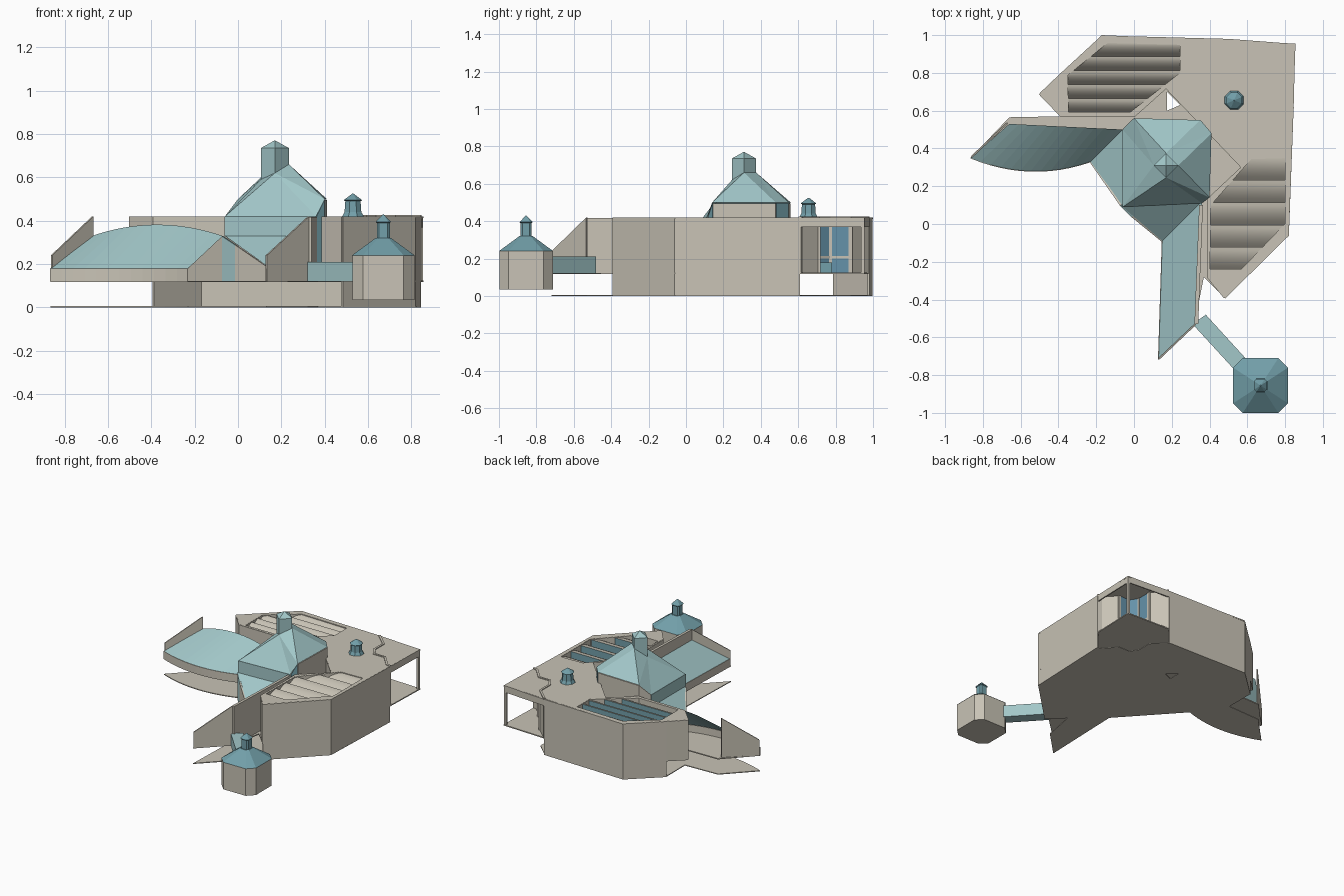
import bpy, bmesh, math
from mathutils import Vector

if "Cube" in bpy.data.objects:
    bpy.data.objects.remove(bpy.data.objects["Cube"])


def material(name, colour):
    m = bpy.data.materials.new(name)
    m.use_nodes = True
    m.diffuse_color = (*colour, 1)
    m.node_tree.nodes["Principled BSDF"].inputs["Base Color"].default_value = (*colour, 1)
    return m


STONE = material("warm stone", (.58, .545, .465))
TILE = material("pale glass", (.36, .57, .58))
TEAL = material("teal metal", (.17, .35, .40))
BLUE = material("blue window", (.13, .29, .40))


def finish(name, bm, *mats):
    bmesh.ops.recalc_face_normals(bm, faces=bm.faces)
    mesh = bpy.data.meshes.new(name)
    bm.to_mesh(mesh)
    bm.free()
    for m in mats:
        mesh.materials.append(m)
    ob = bpy.data.objects.new(name, mesh)
    bpy.context.collection.objects.link(ob)
    return ob


def surface(name, verts, faces, mat):
    bm = bmesh.new()
    vs = [bm.verts.new(v) for v in verts]
    for f in faces:
        bm.faces.new([vs[i] for i in f])
    return finish(name, bm, mat)


def solidify(ob, thickness, offset=0.0):
    mod = ob.modifiers.new("thickness", 'SOLIDIFY')
    mod.thickness, mod.offset = thickness, offset
    return ob


def wall(name, path, z0, tops, mat=STONE, thick=.01):
    """Thin wall along a plan path; tops is one height or one per point."""
    if not isinstance(tops, (list, tuple)):
        tops = [tops] * len(path)
    n = len(path)
    verts = [(*p, z0) for p in path] + [(*p, t) for p, t in zip(path, tops)]
    faces = [(i, i + 1, n + i + 1, n + i) for i in range(n - 1)]
    return solidify(surface(name, verts, faces, mat), thick)


def slab(name, loops, z, thick, mat=STONE):
    """Flat plate with optional holes, hanging down from z."""
    bm = bmesh.new()
    for loop in loops:
        vs = [bm.verts.new((*p, z)) for p in loop]
        for i, v in enumerate(vs):
            bm.edges.new((v, vs[i - 1]))
    bmesh.ops.triangle_fill(bm, use_beauty=True, edges=bm.edges[:], normal=(0, 0, 1))
    ob = finish(name, bm, mat)
    if sum(p.normal.z for p in ob.data.polygons) < 0:
        ob.data.flip_normals()
    return solidify(ob, thick, -1)


def stack(name, x, y, outline, profile, mat):
    """Plan outline scaled through a list of (size, height) rings."""
    bm = bmesh.new()
    rings = [[bm.verts.new((x + r * a, y + r * b, z)) for a, b in outline] for r, z in profile]
    n = len(outline)
    for lo, hi in zip(rings, rings[1:]):
        for i in range(n):
            bm.faces.new((lo[i - 1], lo[i], hi[i], hi[i - 1]))
    bm.faces.new(rings[0])
    bm.faces.new(rings[-1])
    return finish(name, bm, mat)


def ring(n, turn=0.0):
    return [(math.cos(turn + math.tau * i / n), math.sin(turn + math.tau * i / n)) for i in range(n)]


def skylight(name, outline, rows):
    """Curved sawtooth roof with glass risers, trimmed to a convex outline."""
    xs, ys = zip(*outline)
    pitch = (max(ys) - min(ys)) / rows
    bm = bmesh.new()
    for k in range(rows):
        y0 = min(ys) + k * pitch
        curve = [(y0 + pitch * s / 6, .415 - .06 * (1 - s / 6) ** 2) for s in range(7)]
        curve.append((y0 + pitch, .355))
        cols = [[bm.verts.new((x, y, z)) for y, z in curve] for x in (min(xs), max(xs))]
        for i in range(7):
            f = bm.faces.new((cols[0][i], cols[1][i], cols[1][i + 1], cols[0][i + 1]))
            f.material_index = int(i == 6)
    mid = Vector((sum(xs) / len(xs), sum(ys) / len(ys), 0))
    for i, p in enumerate(outline):
        a, b = Vector((*outline[i - 1], 0)), Vector((*p, 0))
        out = (b - a).cross(Vector((0, 0, 1)))
        if out.dot(mid - a) > 0:
            out = -out
        bmesh.ops.bisect_plane(bm, geom=bm.verts[:] + bm.edges[:] + bm.faces[:],
                               plane_co=a, plane_no=out, clear_outer=True)
    ob = finish(name, bm, STONE, TEAL)
    bpy.ops.object.select_all(action='DESELECT')
    ob.select_set(True)
    bpy.context.view_layer.objects.active = ob
    bpy.ops.object.shade_smooth_by_angle(angle=math.radians(40))
    wall(name + "_pit_wall", outline + outline[:1], .34, .419, STONE, .004)


# Plan outlines shared by floors, roofs and walls
steps = 12
arc = []
for i in range(steps + 1):
    t = i / steps
    arc.append((-.865 + .635 * t, .35 - .02 * t - .24 * t * (1 - t)))
recess = [(.50, .975), (.60, .88), (.60, .77), (.64, .71), (.73, .71), (.81, .62), (.845, .61)]
wings = arc + [(.15, -.09), (.13, -.72), (.32, -.53), (.37, -.28)]
left_inner = [(-.50, .69), (-.39, .575), (0, .57), (.17, .72)]
right_inner = [(.57, .30), (.39, .13), (.39, -.28), (.48, -.39)]
left_hole = [(-.35, .59), (-.02, .59), (.245, .80), (.245, .95), (-.14, .96), (-.35, .79)]
right_hole = [(.40, -.24), (.57, -.24), (.80, 0), (.80, .35), (.62, .345), (.405, .10)]
light_well = [(.175, .70), (.245, .63), (.175, .60)]

# Floors and main roof
slab("ground_floor", [wings + [(.48, -.39), (.82, -.06), (.845, .61)] + recess[-2::-1]
     + [(-.17, .995), (-.39, .79), (-.39, .57), (-.66, .56)], light_well], .006, .006)
slab("upper_floor", [wings + [(.48, -.39), (.82, -.06), (.855, .955), (-.17, .995),
     (-.50, .69), (-.39, .57), (-.66, .565)], light_well], .125, .008)
slab("main_roof", [left_inner + right_inner + [(.82, -.06), (.855, .955), (-.17, 1.0)],
     left_hole, right_hole], .42, .008)
skylight("left_skylight", left_hole, 5)
skylight("right_skylight", right_hole, 5)

# Outer walls
wall("right_outer_wall", [(.48, -.39), (.815, -.06), (.84, .61)], 0, .419)
wall("back_wall", [(.50, .975), (-.17, .993), (-.39, .79)], 0, .419)
wall("overhanging_end_wall", [(-.39, .79), (-.495, .69)], .12, .419)
wall("inner_walls", left_inner + right_inner, .12, .419)
wall("corner_fascia", [(.50, .975), (.85, .95), (.84, .61)], .37, .419)

# Recessed corner terrace
wall("terrace_side_wall_back", recess[:2], .12, .41)
wall("terrace_side_wall_right", recess[4:], .12, .41)
wall("terrace_windows", recess[1:5], .12, .41, BLUE)
for i, p in enumerate(recess[1:5]):
    stack("window_post_%d" % i, *p, ring(4, math.pi / 4), [(.014, .12), (.014, .41)], STONE)
wall("window_rail", recess[1:5], .20, .215, STONE, .016)
wall("terrace_low_screen", [(.66, .72), (.66, .78)], .125, .18, TEAL)
wall("roof_gutter", recess, .415, .426, STONE, .016)
stack("corner_post", .845, .945, ring(4, math.pi / 4), [(.013, .12), (.013, .415)], STONE)

# Left curved wing, open at the back
n = len(arc)
top = []
for i, (x, y) in enumerate(arc):
    t = i / steps
    yw = .53 - .03 * t
    top.append((-.66 + .60 * t, yw, .18 + .86 * (yw - y)))
surface("left_wing_roof", [(*p, .18) for p in arc] + top,
        [(i, i + 1, n + i + 1, n + i) for i in range(n - 1)], TILE)
wall("left_wing_fascia", arc, .12, .18, STONE, .006)
wall("left_wing_fin", [(-.86, .355), (-.67, .535)], .12, [.24, .42])

# Right straight wing
surface("right_wing_roof", [(.13, -.72, .18), (.15, -.09, .18), (.36, .12, .34), (.32, -.53, .34)],
        [(0, 1, 2, 3)], TILE)
wall("right_wing_fascia", [(.13, -.715), (.15, -.09)], .12, .18, STONE, .006)
wall("right_wing_fin", [(.13, -.715), (.325, -.53)], .12, [.24, .42])
wall("right_wing_back_wall", [(.33, -.53), (.355, .10)], .12, .418, STONE, .02)

# Central glazed tower: sloping faces rising to a diamond-shaped neck
roof = [(-.06, .09, .42), (.36, .11, .42), (.40, .14, .5), (.41, .48, .5), (.35, .55, .5),
        (0, .56, .5), (-.06, .50, .42),
        (.17, .245, .62), (.105, .31, .59), (.17, .375, .66), (.235, .31, .66)]
surface("tower_roof", roof, [(0, 1, 7), (1, 2, 7), (2, 10, 7), (2, 3, 10), (3, 9, 10), (3, 4, 9),
                             (4, 5, 9), (5, 8, 9), (5, 6, 8), (6, 0, 8), (0, 7, 8)], TILE)
wall("tower_glass_band", [(-.06, .50), (-.06, .09), (.36, .11)], .33, .42, TILE, .004)

# Lower glass aprons running out to the two wings
surface("left_apron", [(-.23, .33, .18), (-.06, .50, .33), (-.06, .09, .33)], [(0, 1, 2)], TILE)
surface("right_apron", [(.15, -.09, .18), (.36, .12, .33), (-.06, .09, .33)], [(0, 1, 2)], TILE)

# Front wall under the aprons, with a glazed entrance at the middle
wall("front_wall_left", [(-.23, .33), (-.07, .10)], .12, [.178, .328])
wall("entrance_glass", [(-.07, .10), (-.01, .04)], .12, [.328, .288], TILE)
wall("front_wall_right", [(-.01, .04), (.15, -.09)], .12, [.288, .178])

# Tower sides and back
wall("tower_right_glass", [(.36, .12), (.395, .145)], .12, [.42, .495], TEAL)
wall("tower_right_wall", [(.395, .145), (.405, .48)], .12, .495)
wall("tower_corner_glass", [(.405, .48), (.35, .545)], .12, .497, TEAL)
wall("tower_back_wall", [(.35, .545), (0, .555), (-.055, .50)], .12, [.495, .495, .42])
stack("tower_lantern", .17, .31, ring(4), [(.065, .56), (.065, .735), (.002, .77)], TILE)

# Roof vent
stack("roof_vent", .53, .655, ring(8, math.pi / 8),
      [(.055, .418), (.042, .44), (.038, .49), (.046, .495), (.003, .525)], TEAL)

# Detached pavilion and its bridge
c = .65
octagon = [(1, -c), (1, c), (c, 1), (-c, 1), (-1, c), (-1, -c), (-c, -1), (c, -1)]
stack("pavilion_body", .67, -.855, octagon, [(.143, .035), (.143, .24)], STONE)
stack("pavilion_roof", .67, -.855, octagon, [(.145, .24), (.036, .32)], TEAL)
stack("pavilion_lantern", .67, -.855, octagon,
      [(.03, .31), (.03, .39), (.035, .395), (.002, .43)], TEAL)
stack("pavilion_bridge", 0, 0, [(.31, -.53), (.38, -.48), (.59, -.71), (.53, -.77)],
      [(1, .12), (1, .21)], TILE)
